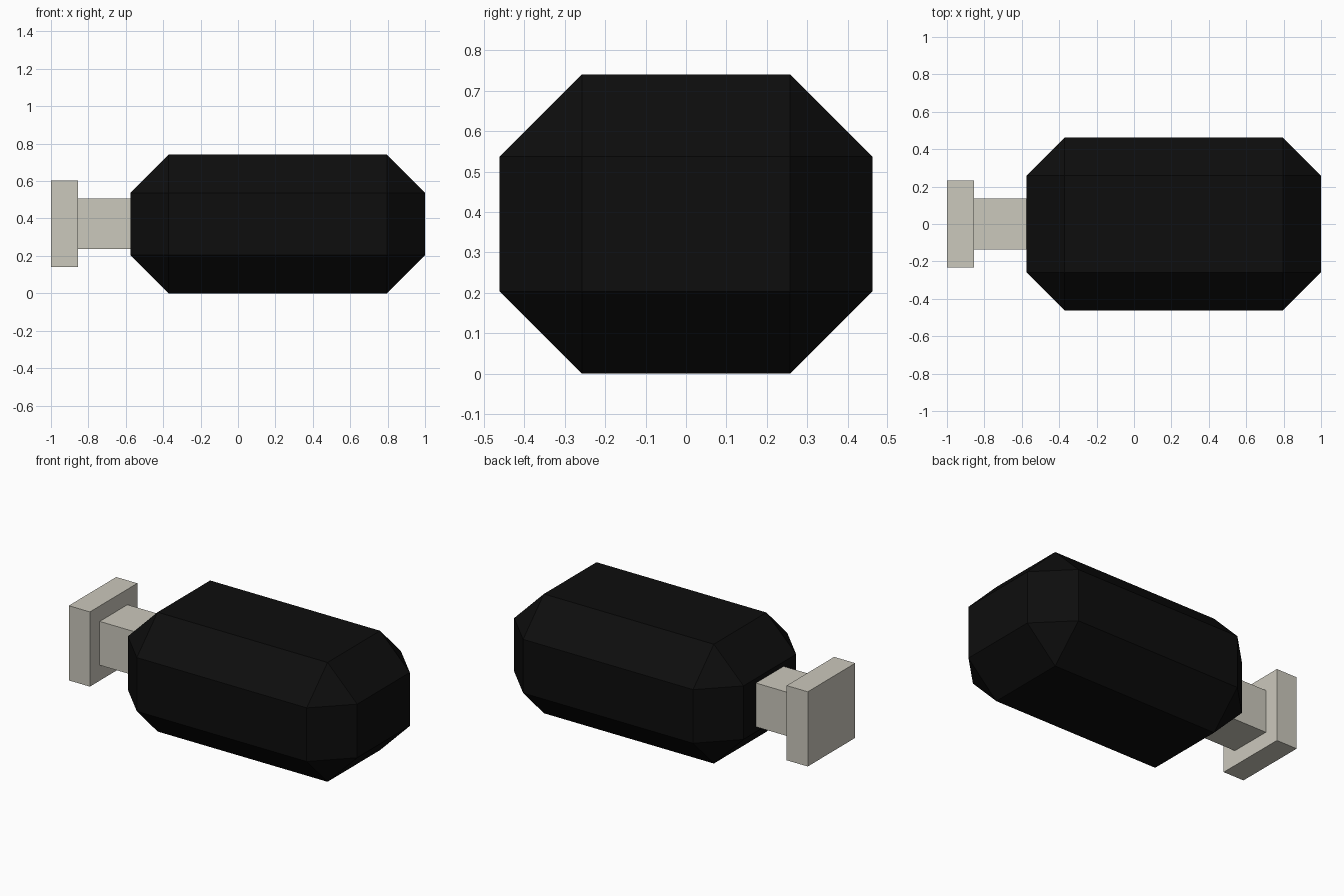
import bpy, bmesh

if "Cube" in bpy.data.objects:
    bpy.data.objects.remove(bpy.data.objects["Cube"])


def material(name, rgb):
    m = bpy.data.materials.new(name)
    m.diffuse_color = (*rgb, 1)
    m.use_nodes = True
    m.node_tree.nodes["Principled BSDF"].inputs["Base Color"].default_value = m.diffuse_color
    return m


BLACK = material("matte black", (0.004, 0.004, 0.004))
BEIGE = material("warm grey", (0.60, 0.58, 0.505))


def block(name, lo, hi, mat, chamfer=0):
    """Box between two corners, optionally with flat 45 degree chamfers."""
    bm = bmesh.new()
    bmesh.ops.create_cube(bm, size=1)
    for v in bm.verts:
        v.co = [(a + b) / 2 + c * (b - a) for a, b, c in zip(lo, hi, v.co)]
    if chamfer:
        bmesh.ops.bevel(bm, geom=bm.edges[:], offset=chamfer, offset_type='OFFSET',
                        segments=1, affect='EDGES', clamp_overlap=True)
    bmesh.ops.recalc_face_normals(bm, faces=bm.faces[:])
    me = bpy.data.meshes.new(name)
    bm.to_mesh(me)
    bm.free()
    me.materials.append(mat)
    ob = bpy.data.objects.new(name, me)
    bpy.context.collection.objects.link(ob)
    return ob


# Chamfered body
block("body", (-0.576, -0.462, 0), (1, 0.462, 0.741), BLACK, 0.204)
# Square neck and end cap
block("neck", (-0.855, -0.136, 0.236), (-0.576, 0.136, 0.508), BEIGE)
block("end_cap", (-1, -0.233, 0.14), (-0.855, 0.233, 0.604), BEIGE)
